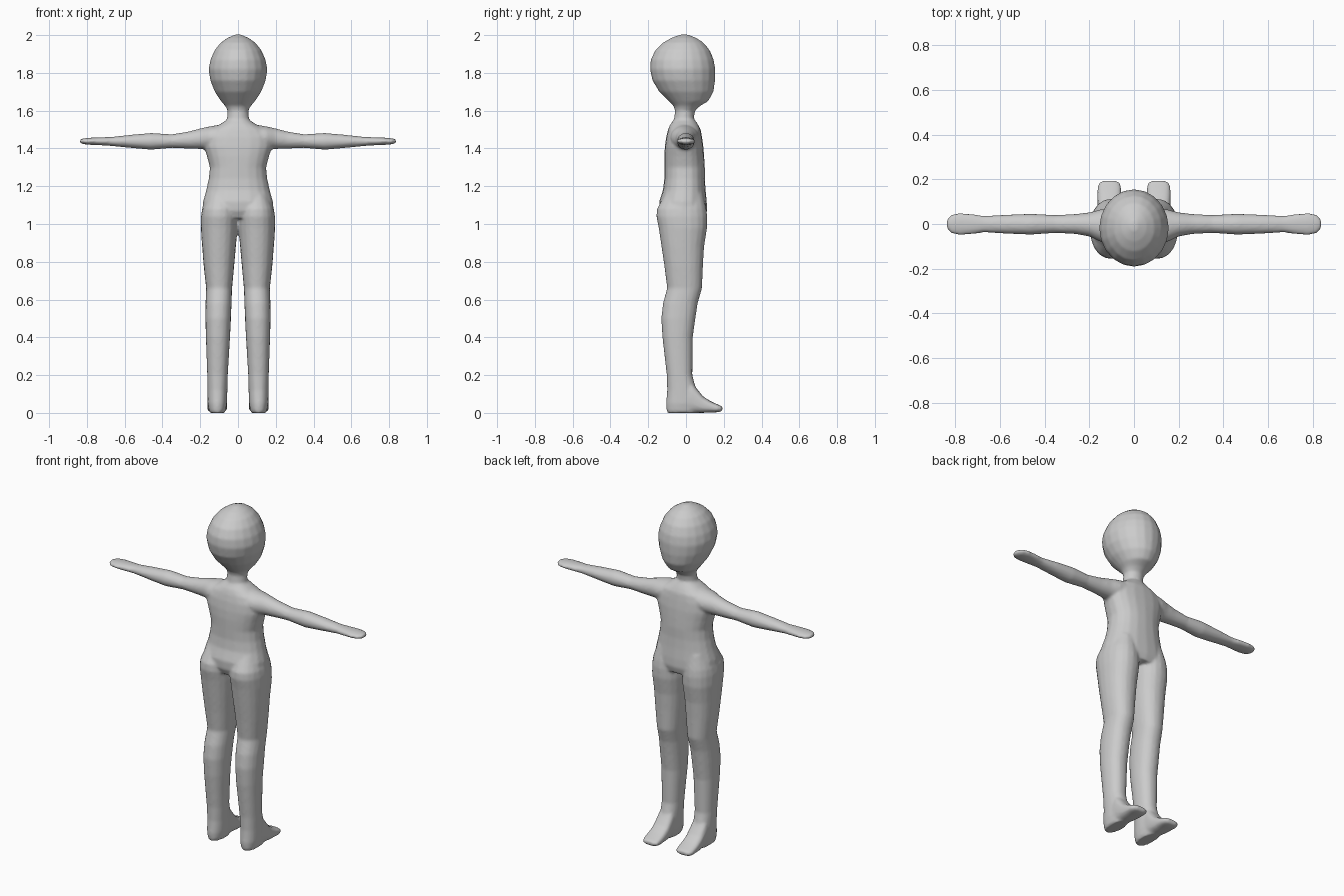
import bpy, bmesh, math

SEG = 20
grey = bpy.data.materials.new("plain grey")
grey.diffuse_color = (0.6, 0.6, 0.6, 1)


def loft(bm, rings, axis, power=2.0):
    """Closed tube of superelliptic rings: (position, u_min, u_max, v_min, v_max)."""
    loops = []
    for p, u0, u1, v0, v1 in rings:
        loop = []
        for i in range(SEG):
            a = 2 * math.pi * i / SEG
            c, s = math.cos(a), math.sin(a)
            u = (u0 + u1) / 2 + (u1 - u0) / 2 * math.copysign(abs(c) ** (2 / power), c)
            v = (v0 + v1) / 2 + (v1 - v0) / 2 * math.copysign(abs(s) ** (2 / power), s)
            co = {"z": (u, v, p), "x": (p, u, v), "y": (u, p, v)}[axis]
            loop.append(bm.verts.new(co))
        loops.append(loop)
    for a, b in zip(loops, loops[1:]):
        for i in range(SEG):
            j = (i + 1) % SEG
            bm.faces.new((a[i], a[j], b[j], b[i]))
    bm.faces.new(loops[0][::-1])
    bm.faces.new(loops[-1])


def upright(bm, rows, power=2.0):
    """Symmetric loft along z: (z, half_width, y_min, y_max)."""
    loft(bm, [(z, -w, w, a, b) for z, w, a, b in rows], "z", power)


bm = bmesh.new()

# head and neck
upright(bm, [
    (1.50, .065, -.07, .05), (1.56, .058, -.063, .042), (1.60, .055, -.058, .048),
    (1.625, .068, -.066, .075), (1.65, .09, -.092, .118), (1.70, .123, -.142, .146),
    (1.76, .147, -.178, .154), (1.82, .156, -.191, .155), (1.87, .146, -.187, .147),
    (1.92, .124, -.163, .126), (1.96, .092, -.122, .093), (1.985, .056, -.078, .055),
    (2.003, .015, -.03, .01)])

# torso
upright(bm, [
    (1.03, .17, -.12, .10), (1.07, .19, -.14, .112), (1.12, .185, -.142, .11),
    (1.18, .168, -.122, .104), (1.24, .155, -.115, .10), (1.30, .149, -.115, .10),
    (1.36, .165, -.115, .096), (1.41, .182, -.112, .092), (1.46, .182, -.105, .085),
    (1.50, .15, -.095, .078), (1.525, .10, -.085, .065), (1.55, .062, -.066, .048)], 2.3)

# legs: z, inner, outer, back, front
leg = [
    (1.16, .03, .16, -.11, .09), (1.08, .005, .19, -.154, .108), (1.04, .001, .196, -.157, .113),
    (.98, .002, .197, -.145, .112), (.88, .011, .19, -.13, .096), (.78, .02, .182, -.115, .09),
    (.66, .031, .169, -.1, .085), (.58, .034, .172, -.122, .062), (.50, .037, .173, -.131, .05),
    (.40, .042, .17, -.125, .036), (.20, .054, .163, -.102, .034), (.12, .056, .162, -.1, .055),
    (.05, .058, .161, -.106, .07), (.015, .064, .155, -.104, .07), (.0, .07, .15, -.098, .06)]
# feet: y, inner, outer, bottom, top
foot = [
    (-.05, .062, .157, 0, .14), (.03, .059, .161, 0, .165), (.06, .058, .162, 0, .125),
    (.09, .057, .163, 0, .088), (.13, .056, .164, .002, .062), (.165, .057, .163, .003, .046),
    (.185, .064, .156, .007, .038), (.193, .08, .14, .014, .032)]
# arms: x, y_min, y_max, z_min, z_max
arm = [
    (.10, -.085, .07, 1.40, 1.525), (.15, -.08, .065, 1.395, 1.517), (.20, -.056, .052, 1.397, 1.506),
    (.26, -.045, .045, 1.399, 1.49), (.35, -.04, .04, 1.403, 1.475), (.46, -.048, .046, 1.393, 1.482),
    (.56, -.044, .042, 1.402, 1.473), (.67, -.038, .037, 1.413, 1.461), (.73, -.047, .046, 1.417, 1.459),
    (.78, -.05, .05, 1.419, 1.457), (.815, -.043, .043, 1.422, 1.454), (.837, -.02, .02, 1.428, 1.448)]
for side in (1, -1):
    loft(bm, [(z, side * a, side * b, c, d) for z, a, b, c, d in leg], "z", 2.2)
    loft(bm, [(y, side * a, side * b, c, d) for y, a, b, c, d in foot], "y", 2.8)
    loft(bm, [(side * r[0],) + r[1:] for r in arm], "x")

# every tube is its own closed shell with outward normals
bmesh.ops.recalc_face_normals(bm, faces=bm.faces)
me = bpy.data.meshes.new("body")
bm.to_mesh(me)
bm.free()
me.materials.append(grey)
body = bpy.data.objects.new("body", me)
bpy.context.collection.objects.link(body)

# fuse the parts into one soft skin
fuse = body.modifiers.new("fuse", "REMESH")
fuse.mode = "VOXEL"
fuse.voxel_size = 0.008
fuse.use_smooth_shade = True
soft = body.modifiers.new("soften", "SMOOTH")
soft.factor = 0.5
soft.iterations = 5
